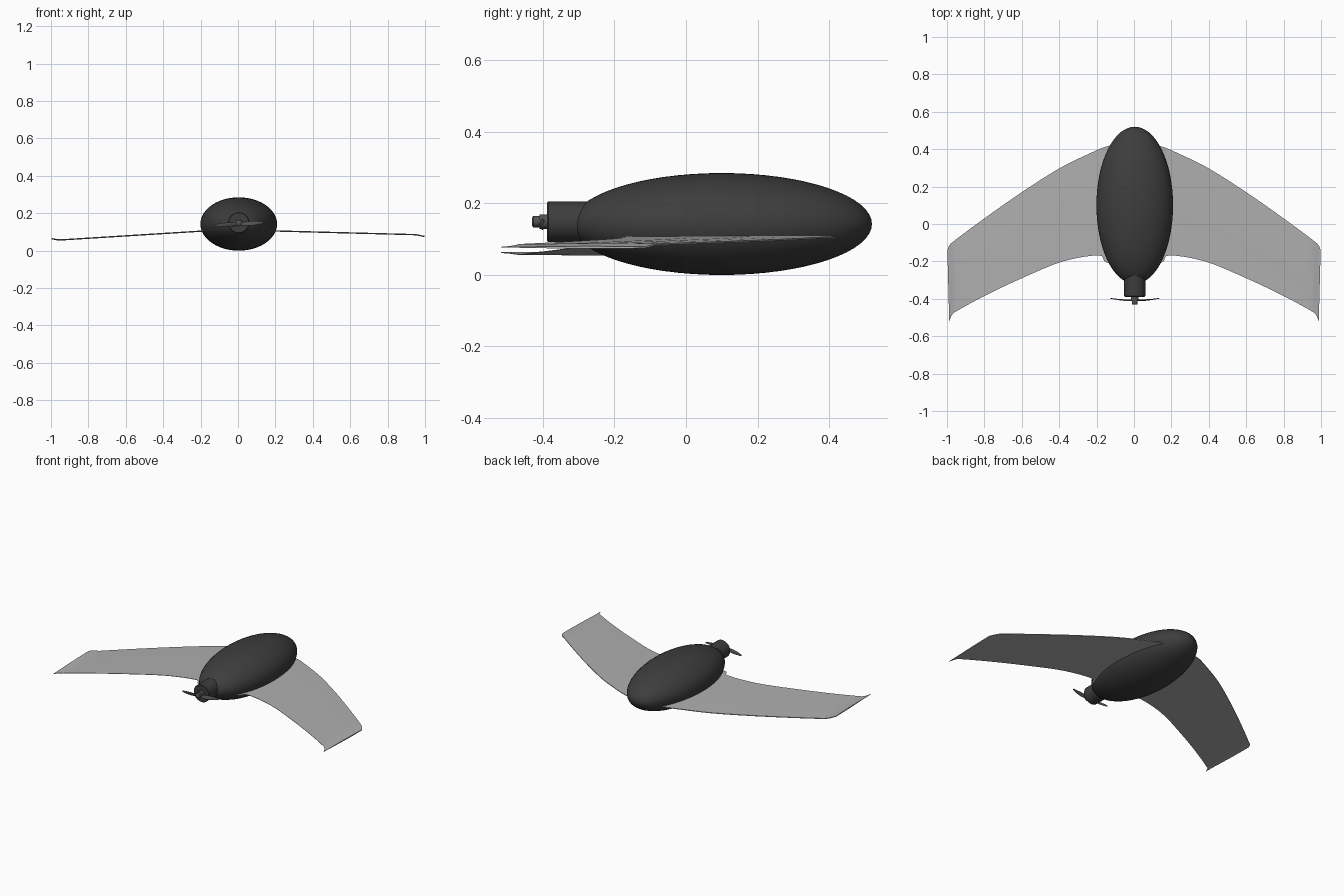
import bpy, bmesh, math
from mathutils import Matrix, Vector

if "Cube" in bpy.data.objects:
    bpy.data.objects.remove(bpy.data.objects["Cube"])


def material(name, v):
    m = bpy.data.materials.new(name)
    m.diffuse_color = (v, v, v, 1)
    m.use_nodes = True
    m.node_tree.nodes["Principled BSDF"].inputs["Base Color"].default_value = m.diffuse_color
    return m


BODY = material("charcoal", 0.047)
WING = material("light grey", 0.43)
METAL = material("dark grey metal", 0.085)


def add_object(name, bm, mat, angle=40):
    bmesh.ops.recalc_face_normals(bm, faces=bm.faces)
    me = bpy.data.meshes.new(name)
    bm.to_mesh(me)
    bm.free()
    me.materials.append(mat)
    ob = bpy.data.objects.new(name, me)
    bpy.context.collection.objects.link(ob)
    bpy.ops.object.select_all(action='DESELECT')
    ob.select_set(True)
    bpy.context.view_layer.objects.active = ob
    bpy.ops.object.shade_smooth_by_angle(angle=math.radians(angle))
    return ob


def lathe(name, profile, centre, mat, n=32):
    """Closed round body about the y axis from (radius, y) pairs."""
    bm = bmesh.new()
    rings = [[bm.verts.new((centre[0] + r * math.cos(2 * math.pi * i / n), y,
                            centre[1] + r * math.sin(2 * math.pi * i / n)))
              for i in range(n)] for r, y in profile]
    for a, b in zip(rings, rings[1:]):
        for i in range(n):
            j = (i + 1) % n
            bm.faces.new((a[i], a[j], b[j], b[i]))
    bm.faces.new(rings[0])
    bm.faces.new(rings[-1])
    return add_object(name, bm, mat)


def loft(name, sections, mat):
    """Skin closed sections and cap both ends."""
    bm = bmesh.new()
    rings = [[bm.verts.new(p) for p in s] for s in sections]
    n = len(rings[0])
    for a, b in zip(rings, rings[1:]):
        for i in range(n):
            j = (i + 1) % n
            bm.faces.new((a[i], a[j], b[j], b[i]))
    bm.faces.new(rings[0])
    bm.faces.new(rings[-1])
    return add_object(name, bm, mat)


def interpolate(pts, steps):
    """Catmull-Rom curve through the points."""
    p = [Vector(q) for q in pts]
    p = [2 * p[0] - p[1]] + p + [2 * p[-1] - p[-2]]
    out = []
    for a, b, c, d in zip(p, p[1:], p[2:], p[3:]):
        for s in range(steps):
            t = s / steps
            out.append(0.5 * (2 * b + (c - a) * t + (2 * a - 5 * b + 4 * c - d) * t * t
                              + (3 * b - a - 3 * c + d) * t ** 3))
    return out + [p[-2]]


# egg-shaped body
bm = bmesh.new()
bmesh.ops.create_uvsphere(bm, u_segments=48, v_segments=32, radius=1)
bm.transform(Matrix.Translation((0.004, 0.1, 0.1425))
             @ Matrix.Diagonal((0.205, 0.42, 0.1425, 1))
             @ Matrix.Rotation(math.pi / 2, 4, 'X'))
add_object("fuselage", bm, BODY)

# swept thin wings: leading and trailing edge points from root to tip
LEAD = [(0.05, 0.43), (0.14, 0.417), (0.24, 0.376), (0.4, 0.297), (0.6, 0.17),
        (0.8, 0.03), (0.955, -0.085), (0.985, -0.112), (0.998, -0.138)]
TRAIL = [(0.05, -0.225), (0.15, -0.205), (0.19, -0.168), (0.38, -0.2), (0.6, -0.29),
         (0.8, -0.385), (0.935, -0.458), (0.97, -0.482), (0.988, -0.518)]
CHORD = [0, 0.03, 0.15, 0.35, 0.6, 0.85, 1]


def wing(name, side, tip_z, lip):
    sections = []
    for l, t in zip(interpolate(LEAD, 4), interpolate(TRAIL, 4)):
        top, under = [], []
        for c in CHORD:
            p = l.lerp(t, c)
            span = max(0, (p.x - 0.17) / 0.8)
            z = 0.106 + (tip_z - 0.106) * min(span, 1)
            z += lip * min(1, max(0, (p.x - 0.955) / 0.035))
            h = 0.0035 * (0.3 + 0.7 * math.sin(math.pi * min(1, c + 0.15)))
            top.append((side * p.x, p.y, z + h))
            under.append((side * p.x, p.y, z - h))
        sections.append(top + under[::-1])
    return loft(name, sections, WING)


wing("right_wing", 1, 0.085, -0.008)
wing("left_wing", -1, 0.056, 0.007)

# tail motor housing, shaft and spinner
AXIS = (0.004, 0.149)
lathe("motor_housing", [(0.053, -0.389), (0.057, -0.385), (0.057, -0.24)], AXIS, BODY)
lathe("motor_shaft", [(0.02, -0.41), (0.02, -0.38)], AXIS, METAL, 24)
lathe("spinner", [(0.011, -0.431), (0.016, -0.427), (0.016, -0.405)], AXIS, METAL, 24)

# two-blade propeller, twisted and bent gently towards the body
for name, side in (("right_blade", 1), ("left_blade", -1)):
    sections = []
    for i in range(9):
        t = i / 8
        half = 0.003 + 0.011 * math.sin(math.pi * (0.2 + 0.75 * t))
        a = side * math.radians(45 - 28 * t)
        ring = []
        for k in range(8):
            u = 2 * math.pi * k / 8
            w, h = half * math.cos(u), 0.0018 * math.sin(u)
            ring.append((AXIS[0] + side * 0.131 * t,
                         -0.409 + 0.012 * t * t + w * math.sin(a) * 0.5 + h,
                         AXIS[1] - 0.007 + side * 0.008 * t + w * math.cos(a)))
        sections.append(ring)
    loft(name, sections, METAL)
